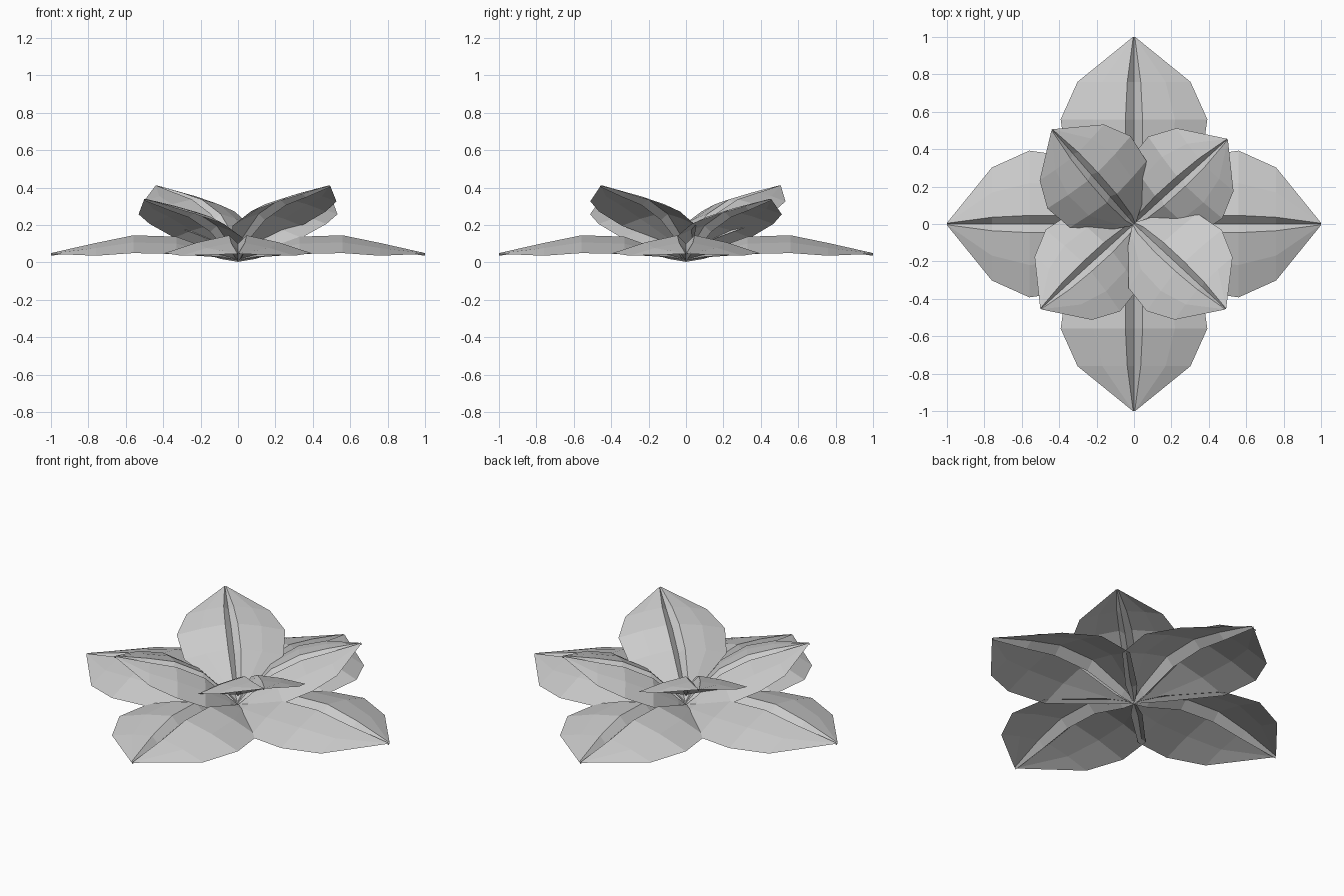
import bpy, bmesh
from math import radians
from mathutils import Matrix

if "Cube" in bpy.data.objects:
    bpy.data.objects.remove(bpy.data.objects["Cube"])

# Leaf stations: distance, half width, rib half width, edge z, rib z, groove z
STATIONS = [
    (0.00, 0.012, 0.008, 0.012, 0.015, 0.003),
    (0.09, 0.135, 0.030, 0.030, 0.050, 0.018),
    (0.33, 0.360, 0.046, 0.045, 0.138, 0.090),
    (0.56, 0.392, 0.046, 0.050, 0.145, 0.100),
    (0.76, 0.302, 0.036, 0.036, 0.104, 0.068),
    (1.00, 0.006, 0.004, 0.046, 0.050, 0.036),
]


def leaf(name, angle, scale=1.0, tilt=0.0, lift=0.0):
    bm = bmesh.new()
    rows = []
    for r, w, rib, ez, rz, gz in STATIONS:
        mid, mz = (w + rib) / 2, (ez + rz) / 2 + 0.1 * (rz - ez)
        section = [(-w, ez), (-mid, mz), (-rib, rz), (0, gz),
                   (rib, rz), (mid, mz), (w, ez)]
        rows.append([bm.verts.new((r, y, z)) for y, z in section])
    for a, b in zip(rows, rows[1:]):
        for i in range(6):
            bm.faces.new((a[i], b[i], b[i + 1], a[i + 1]))
    # aim, tilt and lift the leaf
    m = (Matrix.Translation((0, 0, lift)) @ Matrix.Rotation(radians(angle), 4, 'Z')
         @ Matrix.Rotation(radians(-tilt), 4, 'Y') @ Matrix.Scale(scale, 4))
    bmesh.ops.transform(bm, matrix=m, verts=bm.verts)
    me = bpy.data.meshes.new(name)
    bm.to_mesh(me)
    bm.free()
    ob = bpy.data.objects.new(name, me)
    bpy.context.collection.objects.link(ob)


# Large, flat outer leaves
for k in range(4):
    leaf("outer_leaf_%d" % (k + 1), 90 * k)

# Smaller, raised inner leaves: angle, tilt, lift
for k, (ang, tilt, lift) in enumerate([(42.2, 24, 0.0), (131, 25, 0.06),
                                       (222.3, 24, 0.0), (-42.8, 25, 0.06)]):
    leaf("inner_leaf_%d" % (k + 1), ang, 0.753, tilt, lift)
